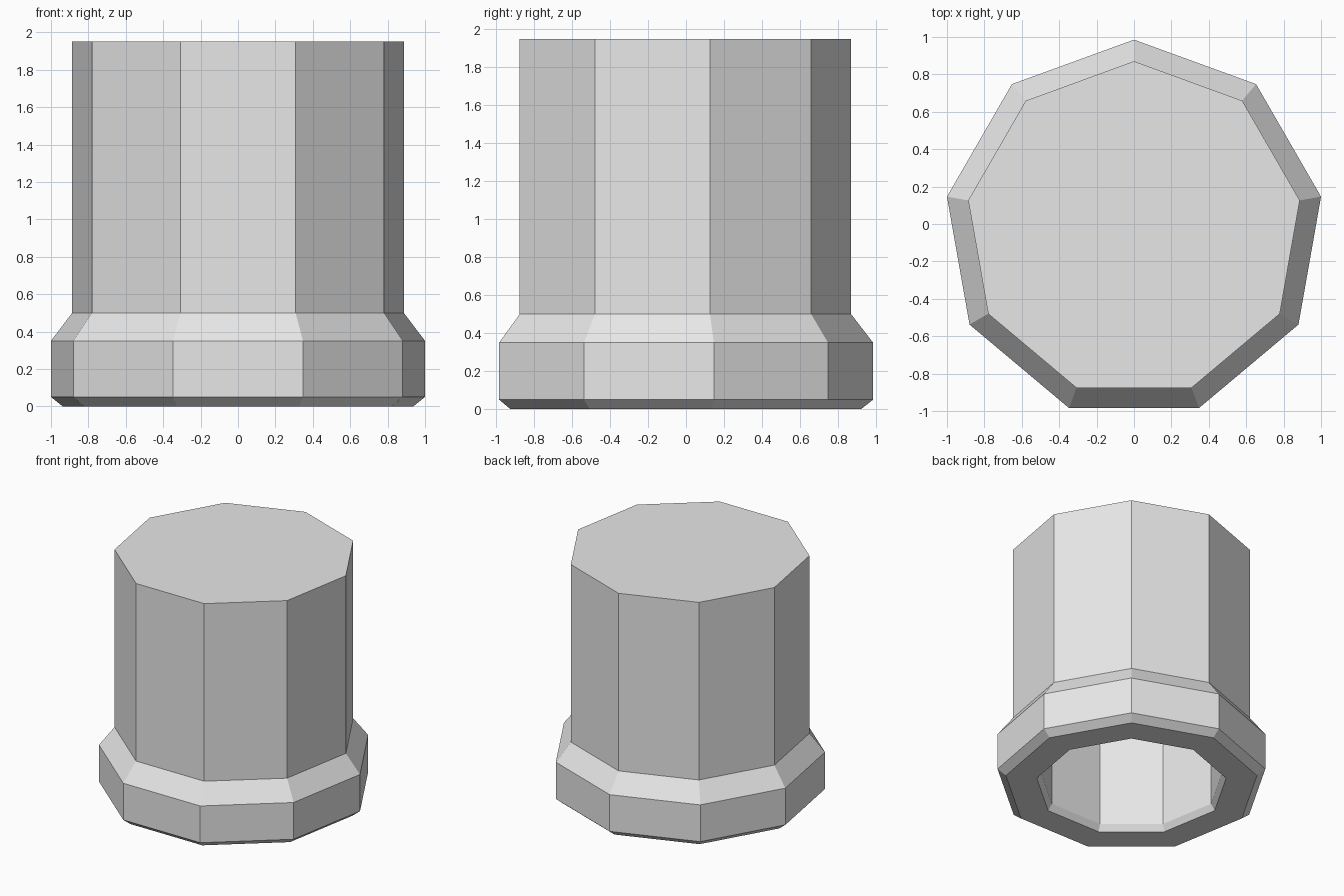
import bpy
import bmesh
from math import cos, sin, radians

cube = bpy.data.objects.get("Cube")
if cube:
    bpy.data.objects.remove(cube, do_unlink=True)

SIDES = 9
OFFSET_Y = -0.03

grey = bpy.data.materials.new("light grey")
grey.use_nodes = True
colour = (0.8, 0.8, 0.8, 1.0)
grey.diffuse_color = colour
grey.node_tree.nodes["Principled BSDF"].inputs["Base Color"].default_value = colour


def ring(bm, radius, z):
    """One nine-sided loop with a corner at the back."""
    angles = [radians(90 + 360 * i / SIDES) for i in range(SIDES)]
    return [bm.verts.new((radius * cos(a), radius * sin(a) + OFFSET_Y, z))
            for a in angles]


def turned_cap(name, profile):
    """Spin a profile from the outer top to the inner ceiling, closing both ends."""
    bm = bmesh.new()
    rings = [ring(bm, r, z) for r, z in profile]
    for upper, lower in zip(rings, rings[1:]):
        for i in range(SIDES):
            j = (i + 1) % SIDES
            bm.faces.new((upper[i], lower[i], lower[j], upper[j]))
    bm.faces.new(rings[0])
    bm.faces.new(reversed(rings[-1]))
    bmesh.ops.recalc_face_normals(bm, faces=bm.faces)
    mesh = bpy.data.meshes.new(name)
    bm.to_mesh(mesh)
    bm.free()
    mesh.materials.append(grey)
    obj = bpy.data.objects.new(name, mesh)
    bpy.context.collection.objects.link(obj)
    return obj


# Hollow cap: body, sloped shoulder, collar, chamfered rim, bore and ceiling
turned_cap("hollow_cap", [
    (0.9, 1.95), (0.9, 0.5),
    (1.0154, 0.35), (1.0154, 0.05),
    (0.952, 0.0), (0.718, 0.0),
    (0.687, 0.05), (0.687, 1.75),
])
